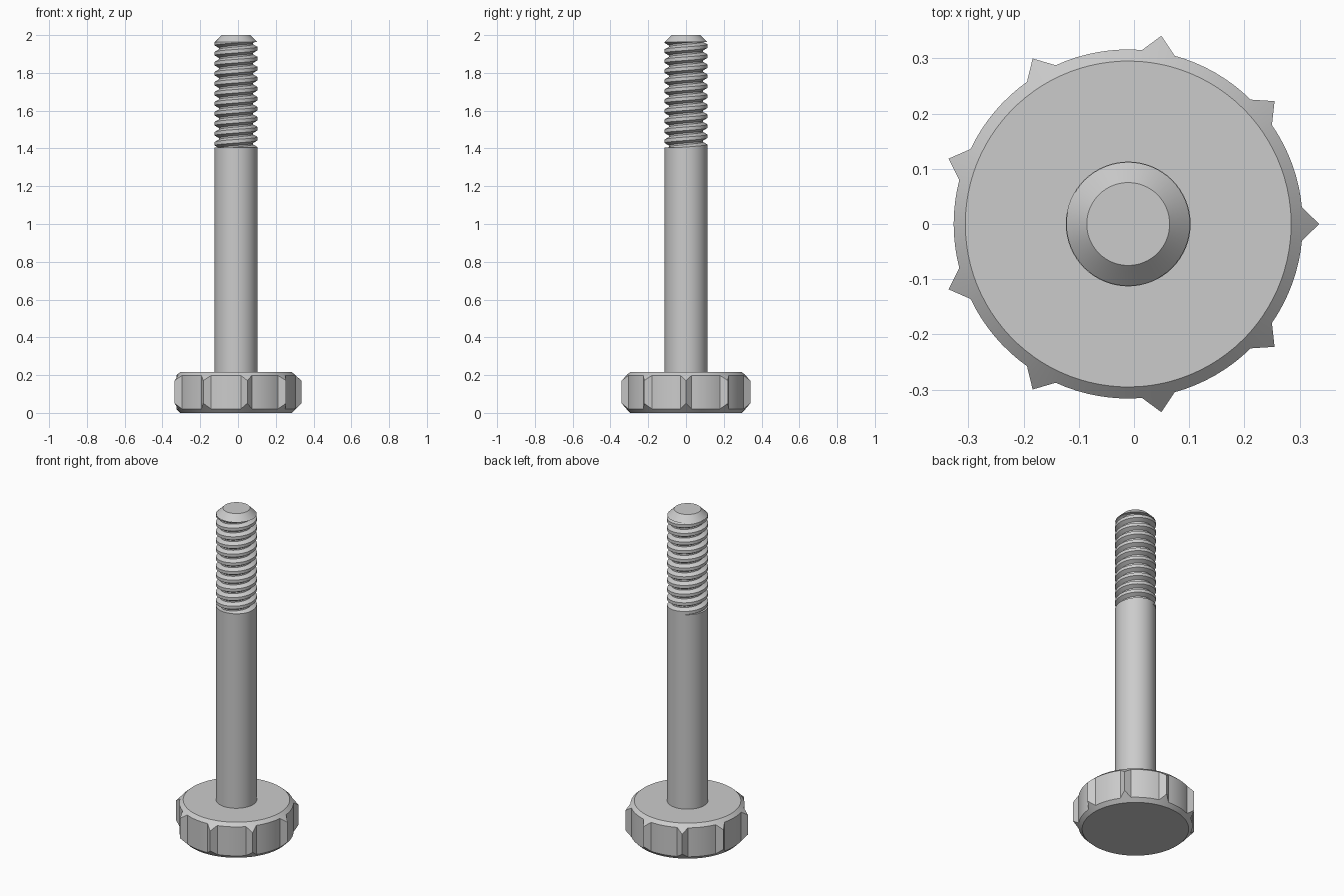
import bpy, bmesh, math
from mathutils import Vector

if "Cube" in bpy.data.objects:
    bpy.data.objects.remove(bpy.data.objects["Cube"])

CX = -0.0105          # axis sits slightly off so the toothed head is centred
R_SHAFT, R_ROOT = 0.113, 0.09
HEAD_H = 0.217
Z0, Z1 = 1.405, 1.963  # threaded span
PITCH = 0.053
TAU = math.tau


def finish(name, bm):
    bmesh.ops.remove_doubles(bm, verts=bm.verts, dist=1e-5)
    bmesh.ops.recalc_face_normals(bm, faces=bm.faces)
    me = bpy.data.meshes.new(name)
    bm.to_mesh(me)
    bm.free()
    me.shade_smooth()
    me.set_sharp_from_angle(angle=math.radians(25))
    ob = bpy.data.objects.new(name, me)
    ob.location.x = CX
    bpy.context.collection.objects.link(ob)
    return ob


def skin(bm, rings, closed=True):
    """Bridge consecutive rows of points with quads."""
    rows = [[bm.verts.new(p) for p in ring] for ring in rings]
    n = len(rows[0])
    for a, b in zip(rows, rows[1:]):
        for i in range(n if closed else n - 1):
            j = (i + 1) % n
            bm.faces.new((a[i], a[j], b[j], b[i]))
    return rows


def circle(r, z, n=64):
    return [(r * math.cos(TAU * i / n), r * math.sin(TAU * i / n), z) for i in range(n)]


# Toothed thumb head, chamfered top and bottom by a cone
R_BODY, R_TIP, R_FLAT, HALF = 0.316, 0.346, 0.295, 0.095
outline = []
for k in range(9):
    a = TAU * k / 9
    polar = lambda r, t: Vector((r * math.cos(t), r * math.sin(t)))
    b0, tip, b1 = polar(R_BODY, a - HALF), polar(R_TIP, a), polar(R_BODY, a + HALF)
    outline += [b0.lerp(tip, i / 3) for i in range(3)]
    outline += [tip.lerp(b1, i / 3) for i in range(3)]
    arc = TAU / 9 - 2 * HALF
    outline += [polar(R_BODY, a + HALF + arc * i / 8) for i in range(8)]
flat = [p.normalized() * R_FLAT for p in outline]
bm = bmesh.new()
rows = skin(bm, [
    [(p.x, p.y, 0) for p in flat],
    [(p.x, p.y, p.length - R_FLAT) for p in outline],
    [(p.x, p.y, HEAD_H - 0.9 * (p.length - R_FLAT)) for p in outline],
    [(p.x, p.y, HEAD_H) for p in flat],
])
bm.faces.new(rows[0])
bm.faces.new(rows[-1])
finish("head", bm)

# Plain shank
bm = bmesh.new()
rows = skin(bm, [circle(R_SHAFT, HEAD_H - 0.01), circle(R_SHAFT, Z0)])
for r in rows:
    bm.faces.new(r)
finish("shank", bm)

# Helical thread, trimmed flat at both ends
profile = [(0, R_SHAFT), (0.35, R_SHAFT), (0.6, R_ROOT), (0.75, R_ROOT)]
N = 64
turns = int((Z1 - Z0) / PITCH) + 3
rings = []
for t in range(turns + 1):
    for off, r in profile:
        rings.append([(r * math.cos(TAU * i / N), r * math.sin(TAU * i / N),
                       Z0 + PITCH * (t - 1.3 + off + i / N)) for i in range(N + 1)])
bm = bmesh.new()
skin(bm, rings, closed=False)
bmesh.ops.remove_doubles(bm, verts=bm.verts, dist=1e-5)
for z, n in ((Z0, -1), (Z1, 1)):
    bmesh.ops.bisect_plane(bm, geom=bm.verts[:] + bm.edges[:] + bm.faces[:],
                           plane_co=(0, 0, z), plane_no=(0, 0, n), clear_outer=True)
finish("thread", bm)

# Chamfered tip
bm = bmesh.new()
rows = skin(bm, [circle(0.112, Z1), circle(0.075, 2.0)])
for r in rows:
    bm.faces.new(r)
finish("tip", bm)
